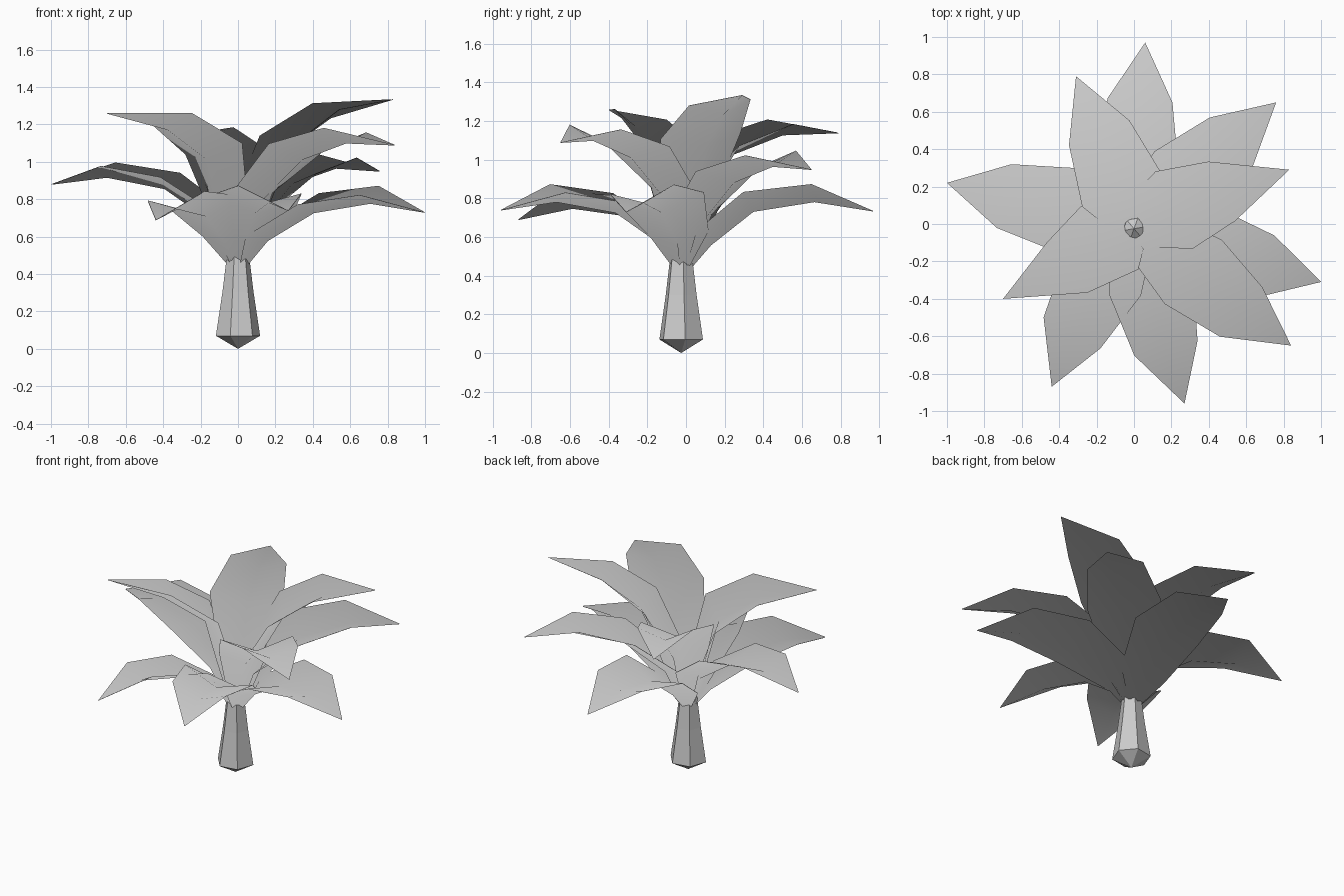
import bpy
import bmesh
from math import radians, cos, sin, atan2
from mathutils import Vector, Matrix

cube = bpy.data.objects.get("Cube")
if cube:
    bpy.data.objects.remove(cube, do_unlink=True)

grey = bpy.data.materials.new("plain_grey")
grey.use_nodes = True
grey.diffuse_color = (0.6, 0.6, 0.6, 1)
grey.node_tree.nodes["Principled BSDF"].inputs["Base Color"].default_value = grey.diffuse_color


def make_object(name, bm):
    mesh = bpy.data.meshes.new(name)
    bm.to_mesh(mesh)
    bm.free()
    mesh.materials.append(grey)
    obj = bpy.data.objects.new(name, mesh)
    bpy.context.collection.objects.link(obj)
    return obj


# Trunk: tapered six-sided post with a pointed foot and crown
def make_trunk():
    bm = bmesh.new()
    centre = Vector((0, -0.025, 0))
    rings = []
    for radius, height in ((0.12, 0.07), (0.085, 0.3), (0.06, 0.5)):
        ring = []
        for i in range(6):
            angle = radians(60 * i + 10)
            ring.append(bm.verts.new(centre + Vector((radius * cos(angle), radius * sin(angle), height))))
        rings.append(ring)
    foot = bm.verts.new(centre)
    crown = bm.verts.new(centre + Vector((0, 0, 0.54)))
    for i in range(6):
        j = (i + 1) % 6
        for low, high in zip(rings, rings[1:]):
            bm.faces.new((low[i], low[j], high[j], high[i]))
        bm.faces.new((foot, rings[0][j], rings[0][i]))
        bm.faces.new((crown, rings[-1][i], rings[-1][j]))
    make_object("trunk", bm)


# Each step runs back from the tip along the rib: slope, half width, fold depth
STEPS = ((16, 0.175, 0.07), (34, 0.23, 0.08), (56, 0.155, 0.08))
LOW_LENGTHS = (0.31, 0.32, 0.34)
HIGH_LENGTHS = (0.36, 0.3, 0.34)

# Foliage normals fan out from a point far below the crown
FAN_CENTRE = Vector((0, 0, -2))


# Leaf: folded sheet whose rib is traced from the tip back to the trunk
def make_leaf(name, tip, pitch, roll, yaw):
    bm = bmesh.new()
    heading = atan2(tip.y, tip.x)
    turn = Matrix.Rotation(heading, 3, "Z")
    swing = Matrix.Rotation(radians(yaw), 3, "Z")
    point = Vector((tip.xy.length, 0, tip.z))
    end = bm.verts.new(tip)
    rows = []
    lengths = HIGH_LENGTHS if pitch > -5 else LOW_LENGTHS
    for length, (slope, half, fold) in zip(lengths, STEPS):
        angle = radians(slope + pitch)
        point = point - length * Vector((cos(angle), 0, sin(angle)))
        point = Vector((max(point.x, 0.13), 0, max(point.z, 0.56)))
        lean = angle + radians(12)
        along = Vector((cos(lean), 0, sin(lean)))
        up = Vector((-sin(lean), 0, cos(lean)))
        twist = Matrix.Rotation(radians(roll), 3, along)
        row = [point + twist @ (up * fold + Vector((0, side * half, 0))) for side in (-1, 1)]
        row.insert(1, point)
        rows.append([bm.verts.new(turn @ swing @ p) for p in row])
    # narrow stalk inside the trunk top
    stalk = [Vector((0.02, side * 0.04, 0.44 - 0.03 * (side == 0))) for side in (-1, 0, 1)]
    rows.append([bm.verts.new(turn @ p + Vector((0, -0.02, 0))) for p in stalk])
    for k in (0, 1):
        bm.faces.new((end, rows[0][k + 1], rows[0][k]))
        for outer, inner in zip(rows, rows[1:]):
            bm.faces.new((outer[k], outer[k + 1], inner[k + 1], inner[k]))
    bmesh.ops.triangulate(bm, faces=bm.faces[:])
    # thin underside layer
    copy = bmesh.ops.duplicate(bm, geom=bm.verts[:] + bm.edges[:] + bm.faces[:])["geom"]
    under = [g for g in copy if isinstance(g, bmesh.types.BMFace)]
    bmesh.ops.reverse_faces(bm, faces=under)
    bmesh.ops.translate(bm, vec=(0, 0, -0.003), verts=[g for g in copy if isinstance(g, bmesh.types.BMVert)])
    for face in bm.faces:
        face.smooth = True
    mesh = make_object(name, bm).data
    mesh.normals_split_custom_set_from_vertices([(v.co - FAN_CENTRE).normalized() for v in mesh.vertices])


# Tip position, pitch, roll and yaw of every leaf
LEAVES = {
    "leaf_back": ((0.06, 0.97, 0.735), -25, -7, 0),
    "leaf_back_right": ((-0.31, 0.79, 1.14), -14, 4, 0),
    "leaf_back_left": ((0.76, 0.65, 0.95), -19, 4, 0),
    "leaf_top_left": ((0.83, 0.29, 1.335), 0, 6, 2),
    "leaf_left": ((1, -0.31, 0.73), -25, 8, 0),
    "leaf_front_left": ((0.84, -0.65, 1.09), -18, -4, -2),
    "leaf_front": ((0.27, -0.96, 0.74), -24, -7, -2),
    "leaf_front_right": ((-0.44, -0.87, 0.69), -27, 8, -2),
    "leaf_top_right": ((-0.7, -0.4, 1.26), -2, 10, 5),
    "leaf_right": ((-1, 0.22, 0.88), -23, -3, 0),
}

make_trunk()
for name, (tip, pitch, roll, yaw) in LEAVES.items():
    make_leaf(name, Vector(tip), pitch, roll, yaw)
